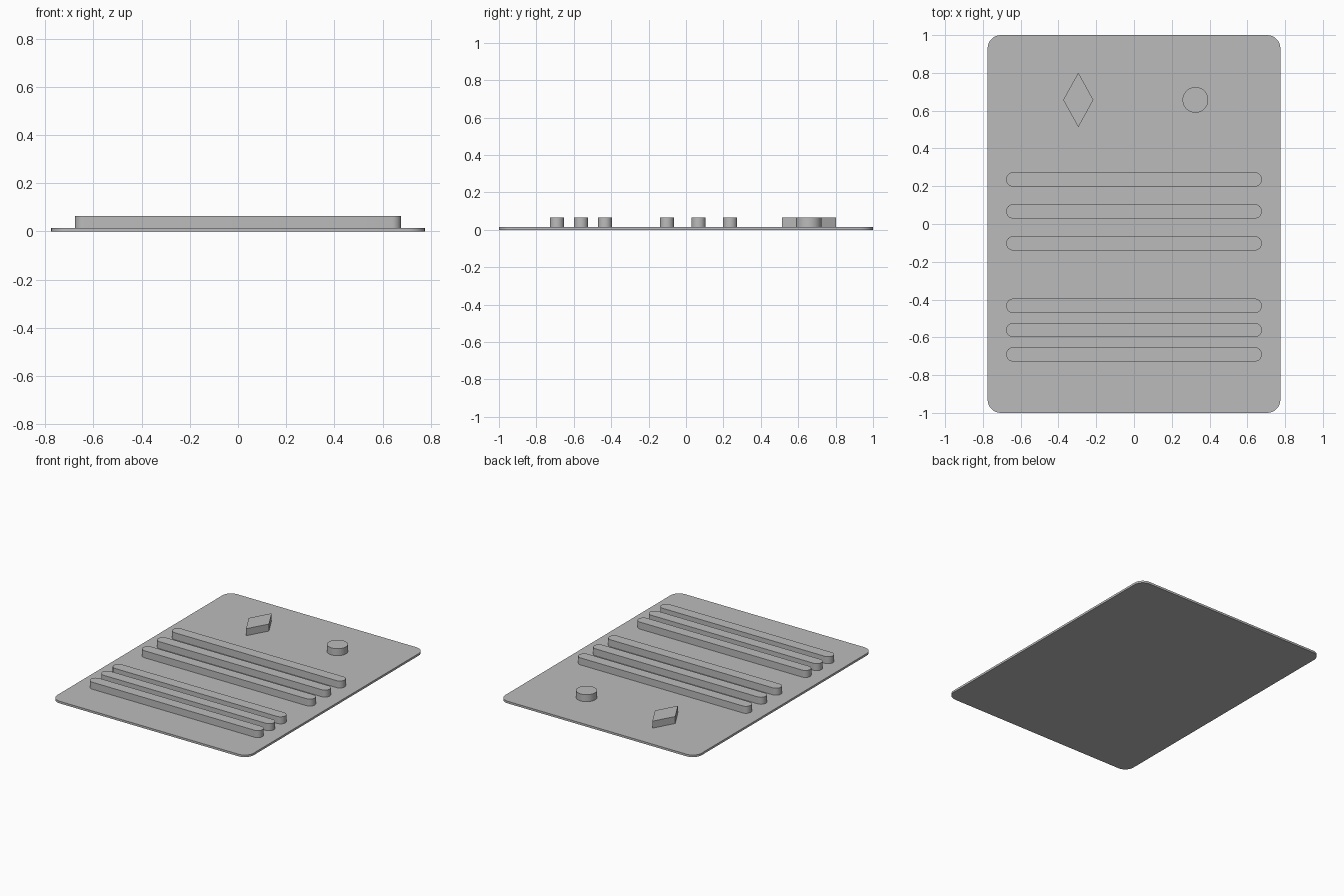
import bpy, bmesh, math

if "Cube" in bpy.data.objects:
    bpy.data.objects.remove(bpy.data.objects["Cube"])

PLATE_TOP = 0.015
RELIEF_TOP = 0.065

grey = bpy.data.materials.new("light_grey")
grey.diffuse_color = (0.5, 0.5, 0.5, 1)
grey.use_nodes = True
grey.node_tree.nodes["Principled BSDF"].inputs["Base Color"].default_value = grey.diffuse_color


def rounded_rect(hx, hy, r, steps):
    """Outline of a rectangle with rounded corners, counter-clockwise."""
    pts = []
    for i, (sx, sy) in enumerate([(1, 1), (-1, 1), (-1, -1), (1, -1)]):
        for k in range(steps + 1):
            a = math.pi / 2 * (i + k / steps)
            pts.append((sx * (hx - r) + r * math.cos(a),
                        sy * (hy - r) + r * math.sin(a)))
    return pts


def circle(r, n):
    return [(r * math.cos(math.tau * k / n), r * math.sin(math.tau * k / n))
            for k in range(n)]


def extrude(name, outline, z0, z1, centre=(0, 0)):
    """Solid made by raising a flat outline from z0 to z1."""
    bm = bmesh.new()
    face = bm.faces.new([bm.verts.new((x, y, z0)) for x, y in outline])
    top = bmesh.ops.extrude_face_region(bm, geom=[face], use_keep_orig=True)
    for v in top["geom"]:
        if isinstance(v, bmesh.types.BMVert):
            v.co.z = z1
    bmesh.ops.remove_doubles(bm, verts=bm.verts, dist=1e-5)
    bmesh.ops.recalc_face_normals(bm, faces=bm.faces)
    mesh = bpy.data.meshes.new(name)
    bm.to_mesh(mesh)
    bm.free()
    mesh.materials.append(grey)
    ob = bpy.data.objects.new(name, mesh)
    ob.location = (*centre, 0)
    bpy.context.collection.objects.link(ob)
    bpy.ops.object.select_all(action='DESELECT')
    ob.select_set(True)
    bpy.context.view_layer.objects.active = ob
    bpy.ops.object.shade_smooth_by_angle(angle=math.radians(30))
    return ob


# Thin base plate with rounded corners
extrude("base_plate", rounded_rect(0.775, 1.0, 0.07, 8), 0, PLATE_TOP)

# Two groups of three round-ended bars
bar = rounded_rect(0.677, 0.038, 0.038, 8)
for group, rows in (("upper", (0.236, 0.067, -0.102)),
                    ("lower", (-0.433, -0.561, -0.69))):
    for i, y in enumerate(rows, 1):
        extrude(f"{group}_bar_{i}", bar, PLATE_TOP, RELIEF_TOP, (0, y))

# Diamond and round studs
extrude("diamond_stud", [(0.08, 0), (0, 0.144), (-0.08, 0), (0, -0.144)],
        PLATE_TOP, RELIEF_TOP, (-0.295, 0.657))
extrude("round_stud", circle(0.068, 48), PLATE_TOP, RELIEF_TOP, (0.325, 0.657))
